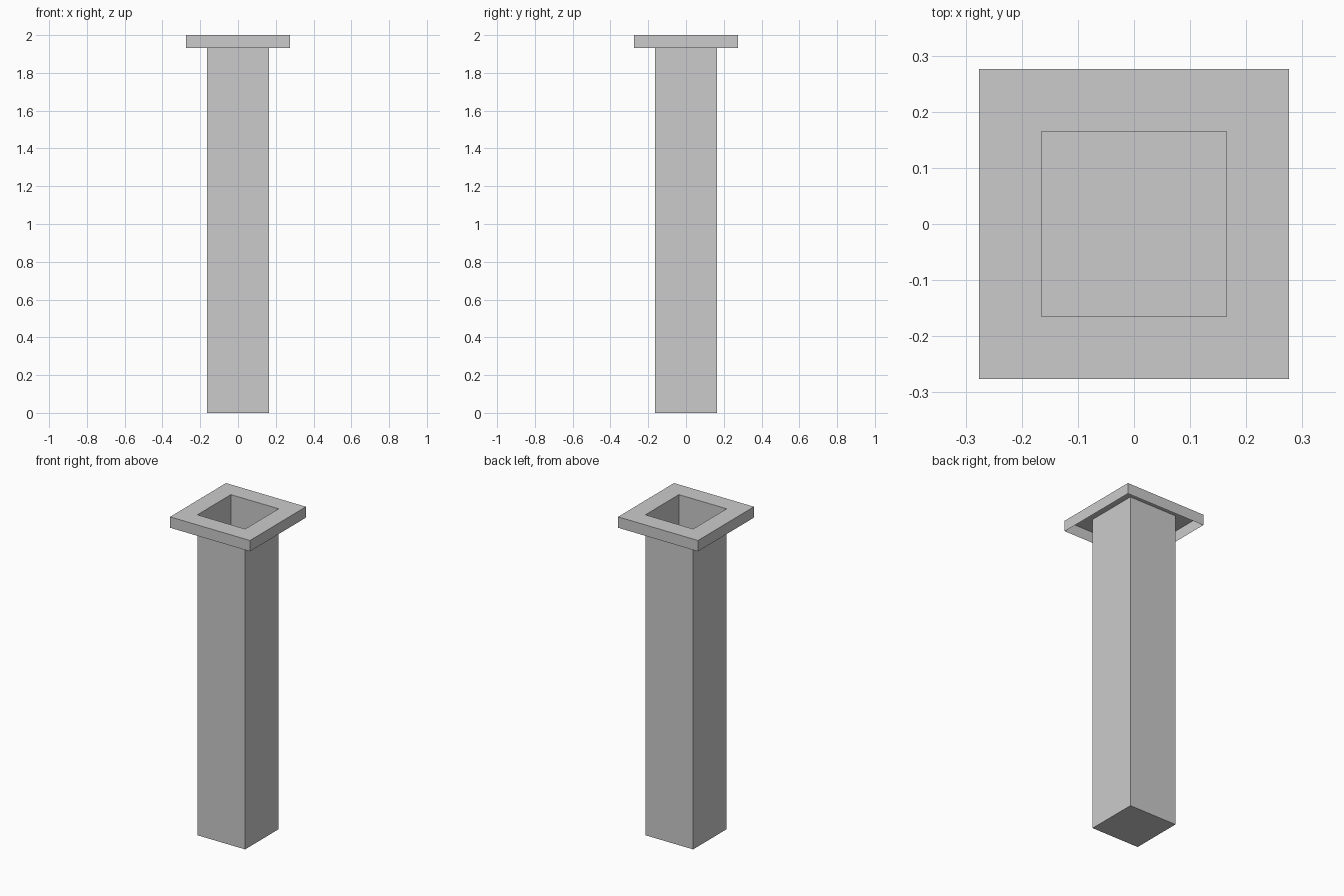
import bpy, bmesh

if "Cube" in bpy.data.objects:
    bpy.data.objects.remove(bpy.data.objects["Cube"])

SHAFT, FLANGE = 0.165, 0.276   # half widths
TOP, LIP = 2.0, 1.932          # rim height and lower edge of the lip


def square_shell(name, rings, floor=False):
    """Join square rings (half width, height) into an open, flat-faced shell."""
    bm = bmesh.new()
    loops = [[bm.verts.new((sx * h, sy * h, z))
              for sx, sy in ((-1, -1), (1, -1), (1, 1), (-1, 1))]
             for h, z in rings]
    for a, b in zip(loops, loops[1:]):
        for i in range(4):
            j = (i + 1) % 4
            bm.faces.new((a[i], a[j], b[j], b[i]))
    if floor:
        bm.faces.new(loops[0][::-1])
    mesh = bpy.data.meshes.new(name)
    bm.to_mesh(mesh)
    bm.free()
    obj = bpy.data.objects.new(name, mesh)
    bpy.context.collection.objects.link(obj)
    return obj


# Hollow thin-walled shaft, closed at the bottom and open at the top
square_shell("shaft", [(SHAFT, 0), (SHAFT, TOP)], floor=True)

# Flange: outer lip and flat top ring around the opening, open underneath
square_shell("top_flange", [(FLANGE, LIP), (FLANGE, TOP), (SHAFT, TOP)])
